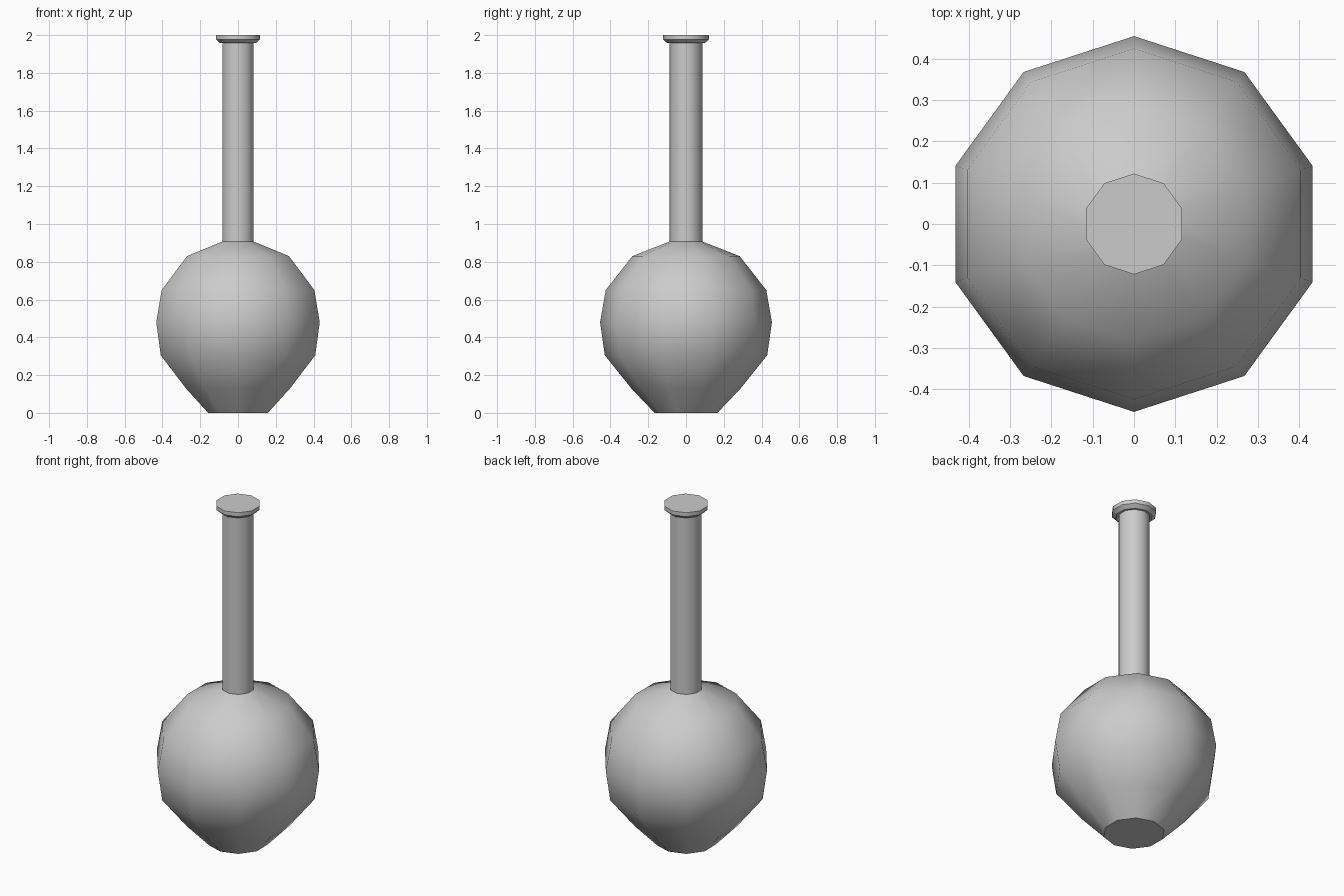
import bpy, bmesh, math

if "Cube" in bpy.data.objects:
    bpy.data.objects.remove(bpy.data.objects["Cube"])

SIDES = 10


def lathe(name, profile, smooth_angle):
    """Ten-sided turned solid with capped ends from (radius, z) points."""
    bm = bmesh.new()
    rings = []
    for r, z in profile:
        ring = []
        for i in range(SIDES):
            a = math.pi / 2 + 2 * math.pi * i / SIDES
            ring.append(bm.verts.new((r * math.cos(a), r * math.sin(a), z)))
        rings.append(ring)
    for low, high in zip(rings, rings[1:]):
        for i in range(SIDES):
            j = (i + 1) % SIDES
            bm.faces.new((low[i], low[j], high[j], high[i]))
    bm.faces.new(rings[0][::-1])
    bm.faces.new(rings[-1])
    mesh = bpy.data.meshes.new(name)
    bm.to_mesh(mesh)
    bm.free()
    obj = bpy.data.objects.new(name, mesh)
    bpy.context.collection.objects.link(obj)
    bpy.ops.object.select_all(action='DESELECT')
    obj.select_set(True)
    bpy.context.view_layer.objects.active = obj
    bpy.ops.object.shade_smooth_by_angle(angle=math.radians(smooth_angle))
    return obj


# Round body, long neck and flared lip as one continuous flask
lathe("flask", [
    (0.166, 0.0), (0.29, 0.13), (0.43, 0.305), (0.455, 0.48),
    (0.425, 0.65), (0.284, 0.83), (0.087, 0.907),
    (0.087, 1.958), (0.1, 1.958), (0.122, 1.977), (0.122, 2.0),
], 40)
